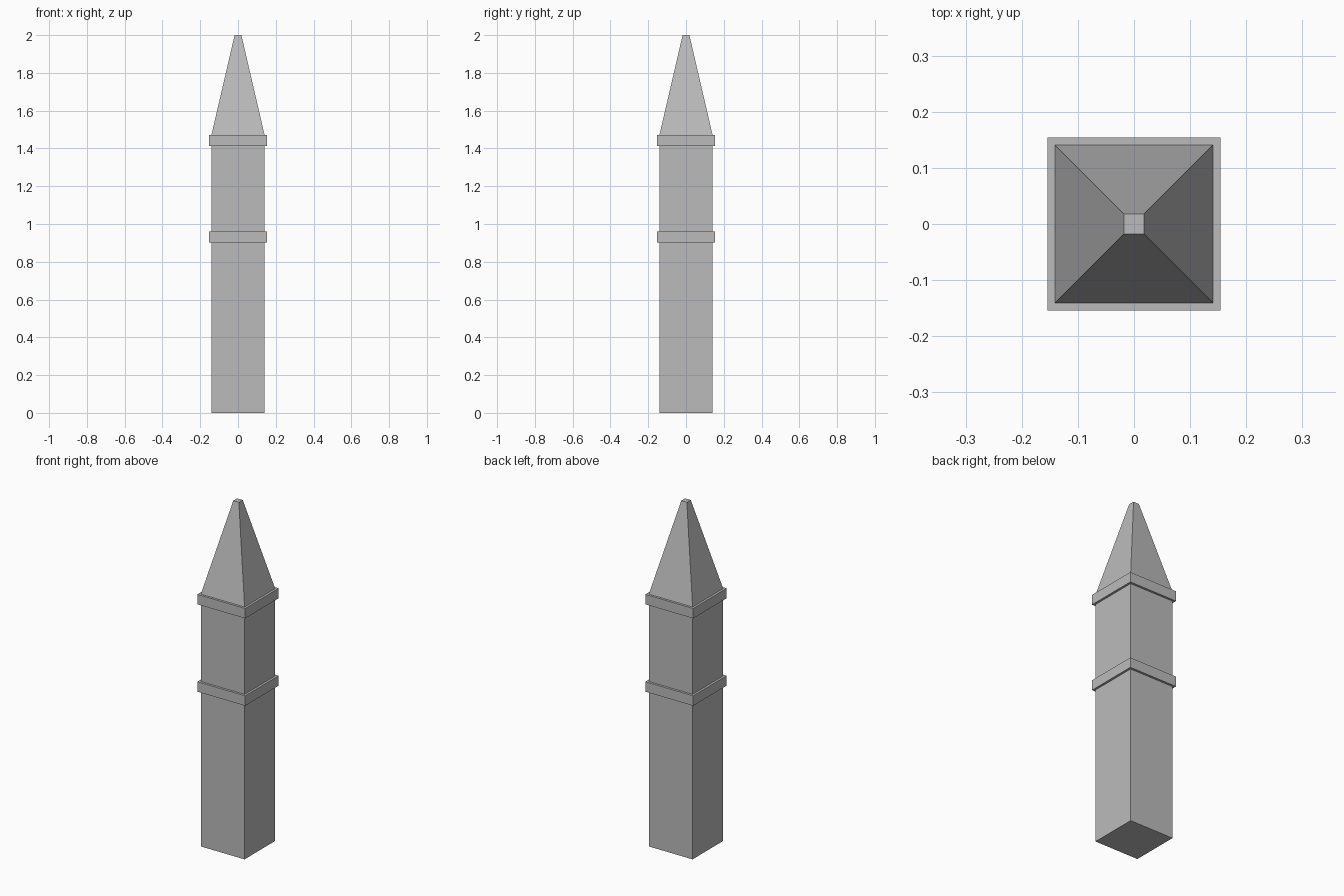
import bpy
import bmesh

cube = bpy.data.objects.get("Cube")
if cube:
    bpy.data.objects.remove(cube, do_unlink=True)

stone = bpy.data.materials.new("grey_stone")
stone.use_nodes = True
grey = (0.5, 0.5, 0.5, 1)
stone.diffuse_color = grey
stone.node_tree.nodes["Principled BSDF"].inputs["Base Color"].default_value = grey


def square_solid(name, rings):
    """Stack square rings of (half width, height) into a closed solid."""
    bm = bmesh.new()
    loops = [[bm.verts.new((x * half, y * half, z))
              for x, y in ((-1, -1), (1, -1), (1, 1), (-1, 1))]
             for half, z in rings]
    for low, high in zip(loops, loops[1:]):
        for i in range(4):
            j = (i + 1) % 4
            bm.faces.new((low[i], low[j], high[j], high[i]))
    bm.faces.new(loops[0][::-1])
    bm.faces.new(loops[-1])
    mesh = bpy.data.meshes.new(name)
    bm.to_mesh(mesh)
    bm.free()
    mesh.materials.append(stone)
    obj = bpy.data.objects.new(name, mesh)
    bpy.context.collection.objects.link(obj)
    return obj


SHAFT, COLLAR, TIP = 0.141, 0.154, 0.018

# Shaft tapering into a blunt spire
square_solid("shaft_and_spire", [(SHAFT, 0), (SHAFT, 1.47), (TIP, 2)])

# Two projecting bands
for name, z in (("middle_collar", 0.903), ("upper_collar", 1.412)):
    square_solid(name, [(COLLAR, z), (COLLAR, z + 0.058)])
